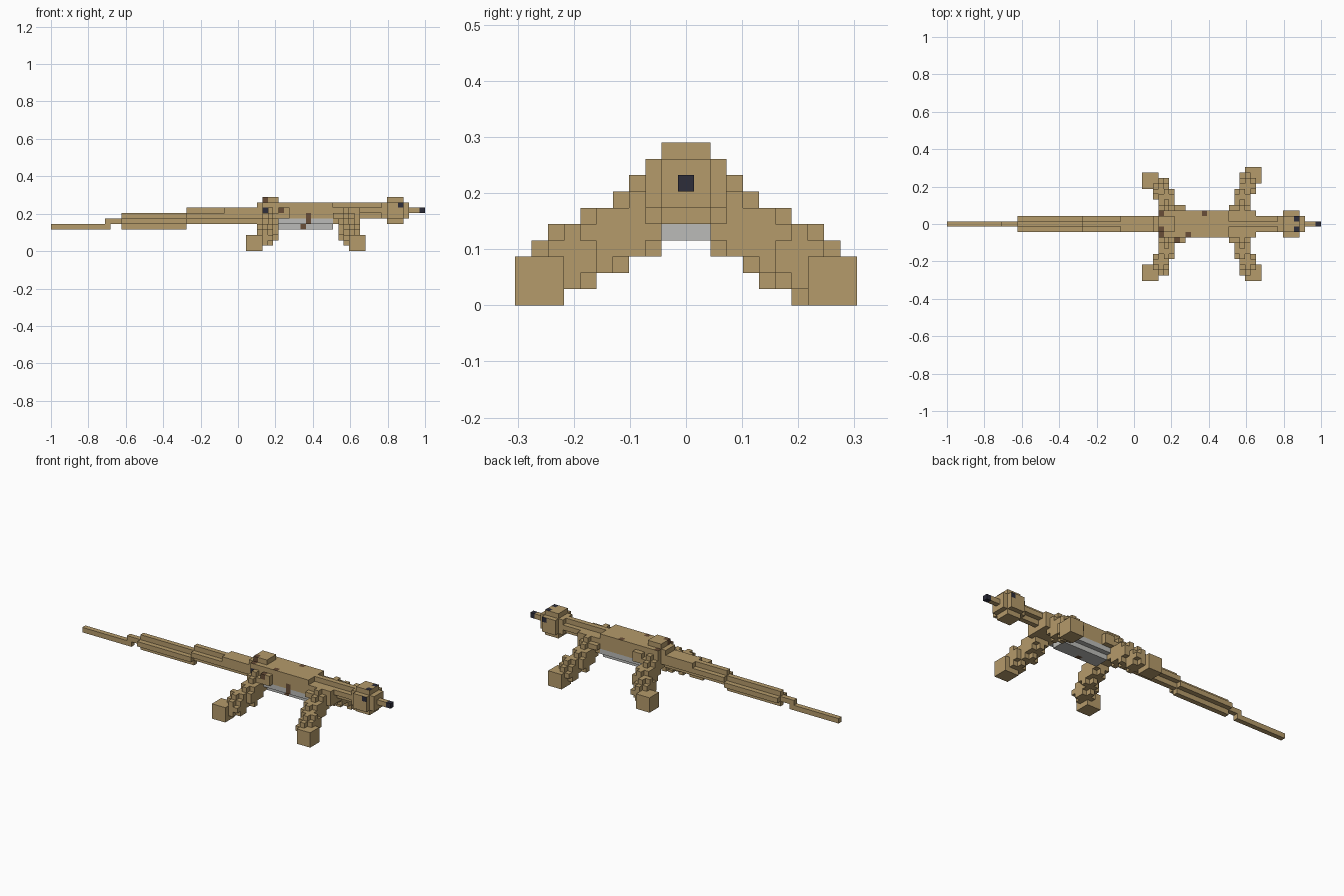
import bpy
import bmesh
from mathutils import Vector

if "Cube" in bpy.data.objects:
    bpy.data.objects.remove(bpy.data.objects["Cube"], do_unlink=True)

U = 2 / 69  # edge of one block


def material(name, rgb):
    m = bpy.data.materials.new(name)
    m.use_nodes = True
    m.diffuse_color = (*rgb, 1)
    m.node_tree.nodes["Principled BSDF"].inputs["Base Color"].default_value = (*rgb, 1)
    return m


MATS = [material("tan", (0.46, 0.325, 0.145)),
        material("pale_grey", (0.50, 0.50, 0.48)),
        material("brown", (0.14, 0.075, 0.038)),
        material("near_black", (0.026, 0.026, 0.042))]
TAN, GREY, BROWN, BLACK = range(4)

# Painted blocks: block -> (colour, axis of the painted faces or None for all)
SPOTS = {(46, -1, 4): (BROWN, None), (47, -2, 5): (BROWN, None),
         (47, -2, 6): (BROWN, None), (42, -3, 7): (BROWN, None),
         (39, -1, 9): (BROWN, None), (39, -2, 7): (BLACK, None),
         (44, -2, 8): (BROWN, 2), (47, 2, 8): (BROWN, 2)}
for s in (-1, 1):
    SPOTS[(39, 2 * s, 8)] = (BROWN, 2)
    SPOTS[(64, s, 9)] = (BLACK, 2)       # eyes, upper faces
    SPOTS[(64, 2 * s, 8)] = (BLACK, 1)   # eyes, side faces


def box(x0, x1, y0, y1, z0, z1):
    """Blocks from the lower to the upper index, upper one excluded."""
    return {(x, y, z) for x in range(x0, x1) for y in range(y0, y1) for z in range(z0, z1)}


def plus(x0, x1, z):
    """Bar with a plus-shaped section centred on block row z."""
    return box(x0, x1, -1, 2, z, z + 1) | box(x0, x1, 0, 1, z - 1, z + 2)


def ball(x, y, z, r):
    """Rounded cube: three crossing boxes."""
    q = r - 1
    out = set()
    for a, b, c in ((q, r, r), (r, q, r), (r, r, q)) if r == 1 else \
                   ((r, q, q), (q, r, q), (q, q, r)):
        out |= box(x - a, x + a + 1, y - b, y + b + 1, z - c, z + c + 1)
    return out


def build(name, cells, colour):
    """Make a mesh of the outer faces of a set of blocks."""
    bm = bmesh.new()
    verts = {}
    for cell in sorted(cells):
        for axis in range(3):
            for side in (0, 1):
                near = list(cell)
                near[axis] += 2 * side - 1
                if tuple(near) in cells:
                    continue
                corners = []
                for a, b in ((0, 0), (1, 0), (1, 1), (0, 1)):
                    p = list(cell)
                    p[axis] += side
                    p[(axis + 1) % 3] += a
                    p[(axis + 2) % 3] += b
                    p = tuple(p)
                    if p not in verts:
                        verts[p] = bm.verts.new(Vector((p[0] * U - 1, (p[1] - 0.5) * U, p[2] * U)))
                    corners.append(verts[p])
                face = bm.faces.new(corners if side else corners[::-1])
                paint, only = SPOTS.get(cell, (colour, None))
                face.material_index = paint if only in (None, axis) else colour
    mesh = bpy.data.meshes.new(name)
    bm.to_mesh(mesh)
    bm.free()
    for m in MATS:
        mesh.materials.append(m)
    obj = bpy.data.objects.new(name, mesh)
    bpy.context.collection.objects.link(obj)


used = set()


def part(name, cells, colour=TAN):
    """Build the blocks not already taken by an earlier part."""
    cells = cells - used
    used.update(cells)
    build(name, cells, colour)


# Head and snout
part("head", ball(63, 0, 7, 2))
part("snout", box(66, 68, 0, 1, 7, 8))
part("nose", box(68, 69, 0, 1, 7, 8), BLACK)

# Trunk
part("neck", plus(57, 62, 7))
part("hip", ball(40, 0, 7, 2))
part("belly", box(42, 52, -1, 2, 4, 5) | box(42, 52, -2, 3, 5, 6), GREY)
part("body", box(42, 52, -2, 3, 6, 9) | box(42, 44, -3, 4, 6, 8))
part("shoulders", box(52, 57, -2, 3, 5, 8) | box(52, 57, 0, 1, 8, 9) | box(52, 53, -3, 4, 6, 7))

# Tail, thinning toward the tip
part("tail_base", box(32, 39, -1, 2, 6, 8) | box(32, 39, 0, 1, 5, 6))
part("tail_upper", plus(25, 32, 6))
part("tail_lower", plus(13, 25, 5))
part("tail_tip", box(10, 13, 0, 1, 5, 6) | box(0, 11, 0, 1, 4, 5))

# Legs: chains of rounded blocks stepping outward and down to cube feet
PATH = [(2, 6), (3, 5), (3, 4), (5, 4), (5, 3), (7, 3), (7, 2), (8, 2)]
for pos, x, step in (("front", 54, 1), ("rear", 40, -1)):
    for label, s in (("left", 1), ("right", -1)):
        inset = 1 if (pos, label) == ("rear", "left") else 0
        leg = set()
        for n, (y, z) in enumerate(PATH):
            bent = n > 4
            leg |= ball(x + step * bent, s * (y - inset * bent), z, 1)
        fx, fy = x + 2 * step + (step if step < 0 else 0), s * (9 - inset)
        part(f"{pos}_{label}_foot", box(fx - 1, fx + 2, fy - 1, fy + 2, 0, 3))
        part(f"{pos}_{label}_leg", leg)
